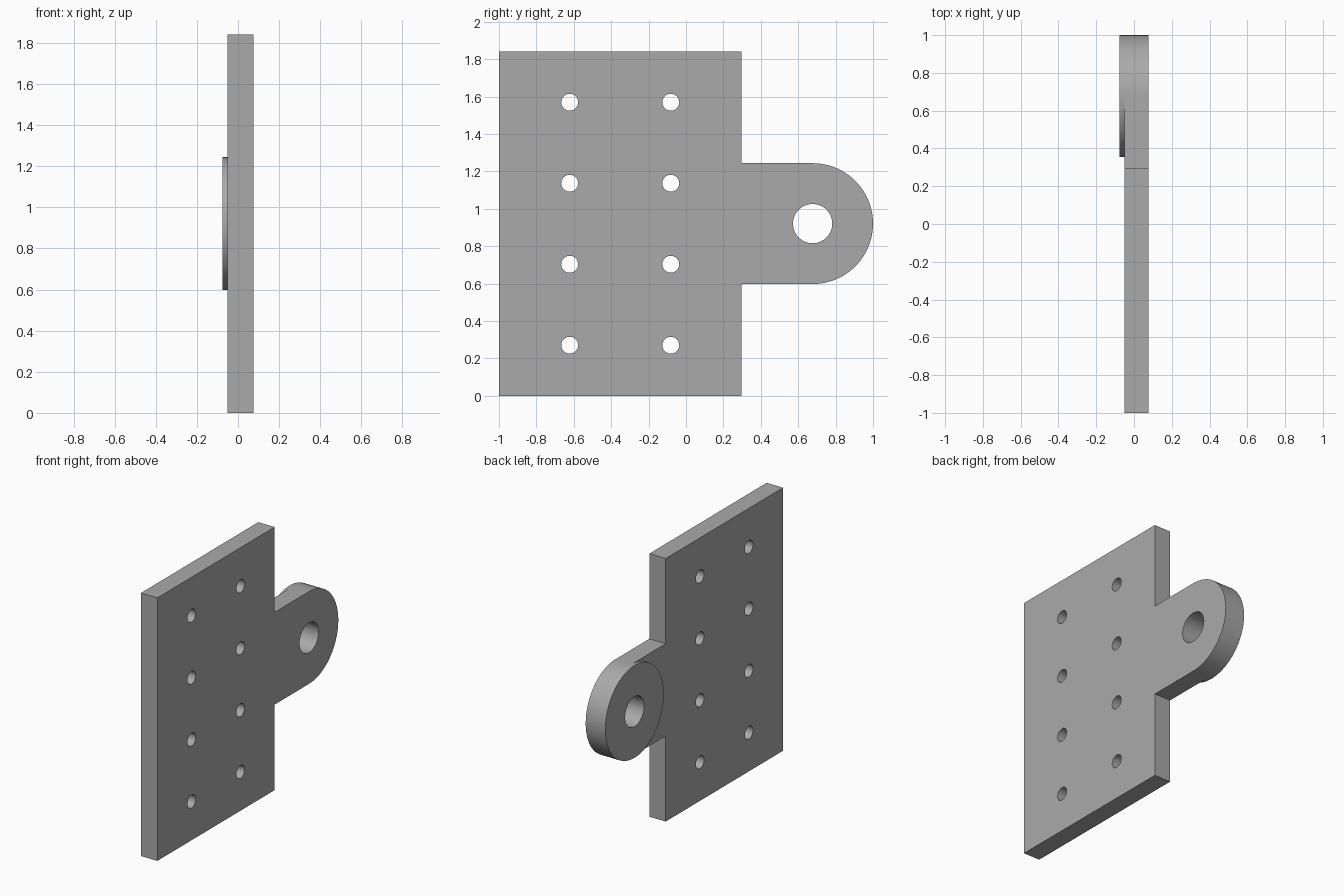
import bpy
import bmesh
from math import sin, cos, pi, radians

if "Cube" in bpy.data.objects:
    bpy.data.objects.remove(bpy.data.objects["Cube"], do_unlink=True)

BACK, FACE, FRONT = -0.076, -0.051, 0.076   # boss back, plate back, plate front
HEIGHT, STEP_Y = 1.84, 0.297
EYE_Y, EYE_Z, EYE_R, BORE_R = 0.677, 0.921, 0.323, 0.105
HOLE_R = 0.045

grey = bpy.data.materials.new("steel grey")
grey.use_nodes = True
colour = (0.4, 0.4, 0.4, 1)
grey.diffuse_color = colour
grey.node_tree.nodes["Principled BSDF"].inputs["Base Color"].default_value = colour


def arc(y, z, r, start, end, steps):
    """Points in the side plane, from one angle to another."""
    angles = [start + (end - start) * i / steps for i in range(steps + 1)]
    return [(y + r * cos(a), z + r * sin(a)) for a in angles]


def circle(y, z, r, steps):
    return arc(y, z, r, 0, 2 * pi, steps)[:-1]


def prisms(name, outlines, x0, x1):
    """One object made of outlines extruded along x."""
    bm = bmesh.new()
    for outline in outlines:
        face = bm.faces.new([bm.verts.new((x0, y, z)) for y, z in outline])
        ext = bmesh.ops.extrude_face_region(bm, geom=[face], use_keep_orig=True)
        verts = [v for v in ext["geom"] if isinstance(v, bmesh.types.BMVert)]
        bmesh.ops.translate(bm, verts=verts, vec=(x1 - x0, 0, 0))
    bmesh.ops.recalc_face_normals(bm, faces=bm.faces)
    mesh = bpy.data.meshes.new(name)
    bm.to_mesh(mesh)
    bm.free()
    mesh.materials.append(grey)
    obj = bpy.data.objects.new(name, mesh)
    bpy.context.collection.objects.link(obj)
    return obj


# Plate with its rounded lug, as one outline
outline = [(-1, 0), (STEP_Y, 0), (STEP_Y, EYE_Z - EYE_R)]
outline += arc(EYE_Y, EYE_Z, EYE_R, -pi / 2, pi / 2, 48)
outline += [(STEP_Y, EYE_Z + EYE_R), (STEP_Y, HEIGHT), (-1, HEIGHT)]
plate = prisms("mounting_plate", [outline], FACE, FRONT)

# Raised round boss behind the lug
boss = prisms("lug_boss", [circle(EYE_Y, EYE_Z, EYE_R, 96)], BACK, FACE)

# Drills: two columns of four bolt holes, and the large bore
holes = [circle(y, 0.271 + 0.433 * row, HOLE_R, 40)
         for y in (-0.622, -0.081) for row in range(4)]
holes.append(circle(EYE_Y, EYE_Z, BORE_R, 64))
drills = prisms("hole_drills", holes, -0.2, 0.2)
drills.hide_render = True

for part in (plate, boss):
    cut = part.modifiers.new("holes", "BOOLEAN")
    cut.operation = "DIFFERENCE"
    cut.solver = "EXACT"
    cut.object = drills
    bpy.ops.object.select_all(action="DESELECT")
    part.select_set(True)
    bpy.context.view_layer.objects.active = part
    bpy.ops.object.modifier_apply(modifier=cut.name)
    bpy.ops.object.shade_smooth_by_angle(angle=radians(30))

bpy.data.objects.remove(drills, do_unlink=True)
